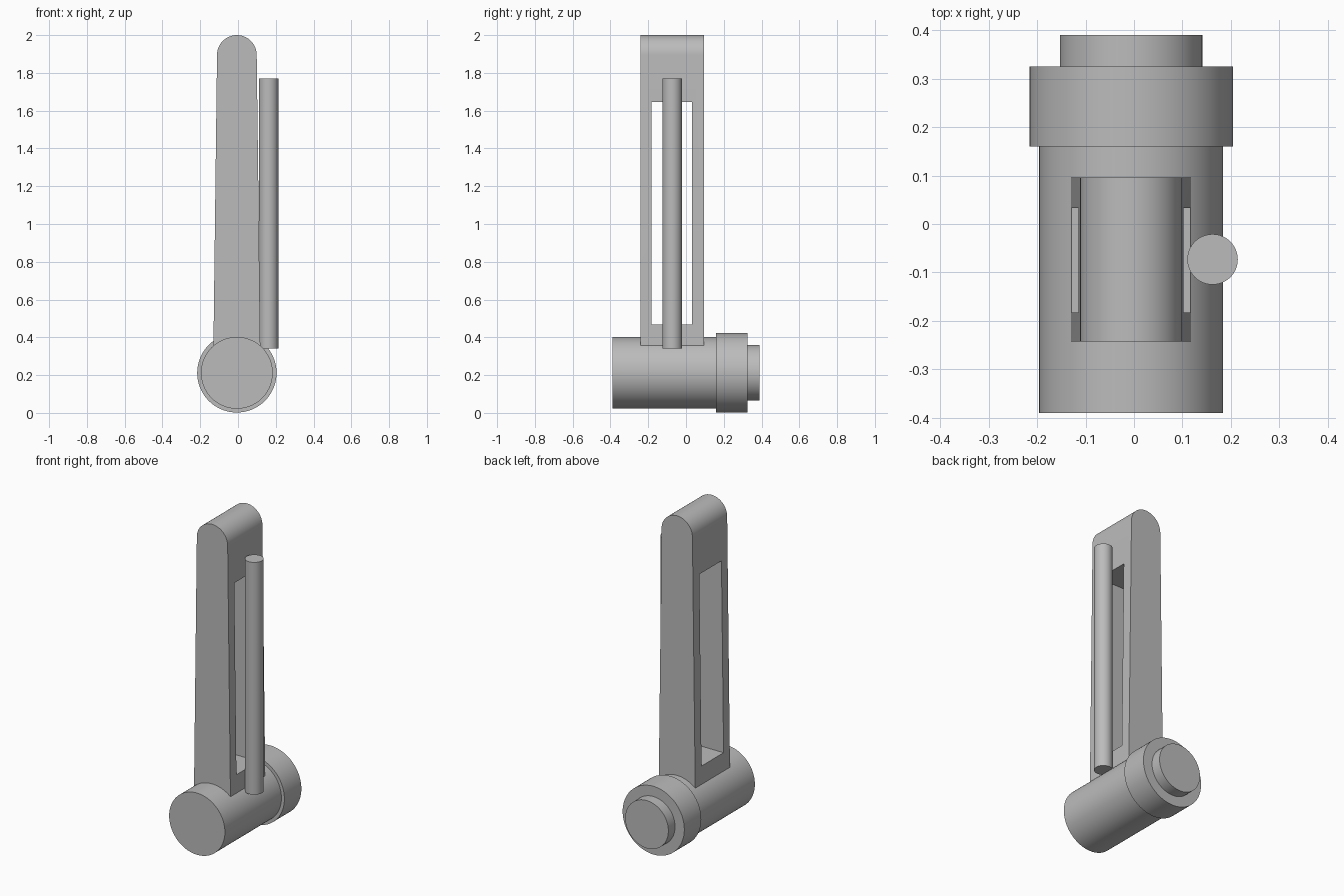
import bpy, bmesh, math
from mathutils import Matrix, Vector

cube = bpy.data.objects.get("Cube")
if cube:
    bpy.data.objects.remove(cube, do_unlink=True)

AXIS_X, AXIS_Z = -0.006, 0.212   # centre line of the barrel

grey = bpy.data.materials.new("plain grey")
GREY = (0.5, 0.5, 0.5, 1)
grey.diffuse_color = GREY
grey.use_nodes = True
grey.node_tree.nodes["Principled BSDF"].inputs["Base Color"].default_value = GREY


def finish(name, bm):
    """Turn a bmesh into a shaded object."""
    bmesh.ops.recalc_face_normals(bm, faces=bm.faces)
    mesh = bpy.data.meshes.new(name)
    bm.to_mesh(mesh)
    bm.free()
    mesh.materials.append(grey)
    obj = bpy.data.objects.new(name, mesh)
    bpy.context.collection.objects.link(obj)
    return obj


def smooth(obj):
    bpy.ops.object.select_all(action='DESELECT')
    obj.select_set(True)
    bpy.context.view_layer.objects.active = obj
    bpy.ops.object.shade_smooth_by_angle(angle=math.radians(30))


def extrude(name, loop, offset):
    """Close a loop of points and push it along an offset."""
    bm = bmesh.new()
    face = bm.faces.new([bm.verts.new(p) for p in loop])
    new = bmesh.ops.extrude_face_region(bm, geom=[face], use_keep_orig=True)
    verts = [v for v in new["geom"] if isinstance(v, bmesh.types.BMVert)]
    bmesh.ops.translate(bm, verts=verts, vec=offset)
    return finish(name, bm)


# Horizontal barrel with collar and end cap, turned as one stepped profile
steps = [(0, -0.39), (0.19, -0.39), (0.19, 0.16), (0.21, 0.16),
         (0.21, 0.325), (0.147, 0.325), (0.147, 0.39), (0, 0.39)]
bm = bmesh.new()
pts = [bm.verts.new((AXIS_X + r, y, AXIS_Z)) for r, y in steps]
edges = [bm.edges.new(pair) for pair in zip(pts, pts[1:])]
bmesh.ops.spin(bm, geom=pts + edges, cent=(AXIS_X, 0, AXIS_Z), axis=(0, 1, 0),
               angle=math.tau, steps=96)
bmesh.ops.remove_doubles(bm, verts=bm.verts, dist=0.0001)
smooth(finish("barrel", bm))

# Tapered upright arm with a rounded top
front, back = -0.242, 0.096
top_r, foot_r, foot_z = 0.105, 0.124, 0.355
loop = [(AXIS_X - foot_r, front, foot_z), (AXIS_X + foot_r, front, foot_z)]
for i in range(33):
    a = math.pi * i / 32
    loop.append((AXIS_X + top_r * math.cos(a), front, 2 - top_r + top_r * math.sin(a)))
arm = extrude("arm", loop, (0, back - front, 0))

# Long window cut straight through the arm
window = extrude("window_cutter",
                 [(-0.4, y, z) for y, z in
                  ((-0.182, 0.468), (0.033, 0.468), (0.033, 1.645), (-0.182, 1.645))],
                 (0.8, 0, 0))
window.hide_render = True
cut = arm.modifiers.new("window", 'BOOLEAN')
cut.operation = 'DIFFERENCE'
cut.solver = 'EXACT'
cut.object = window
bpy.context.view_layer.objects.active = arm
bpy.ops.object.modifier_apply(modifier=cut.name)
bpy.data.objects.remove(window, do_unlink=True)
smooth(arm)

# Slim rod standing beside the arm
low, high = 0.34, 1.77
bm = bmesh.new()
bmesh.ops.create_cone(bm, cap_ends=True, segments=64, radius1=0.052, radius2=0.052,
                      depth=high - low,
                      matrix=Matrix.Translation(Vector((0.162, -0.073, (low + high) / 2))))
smooth(finish("side_rod", bm))
